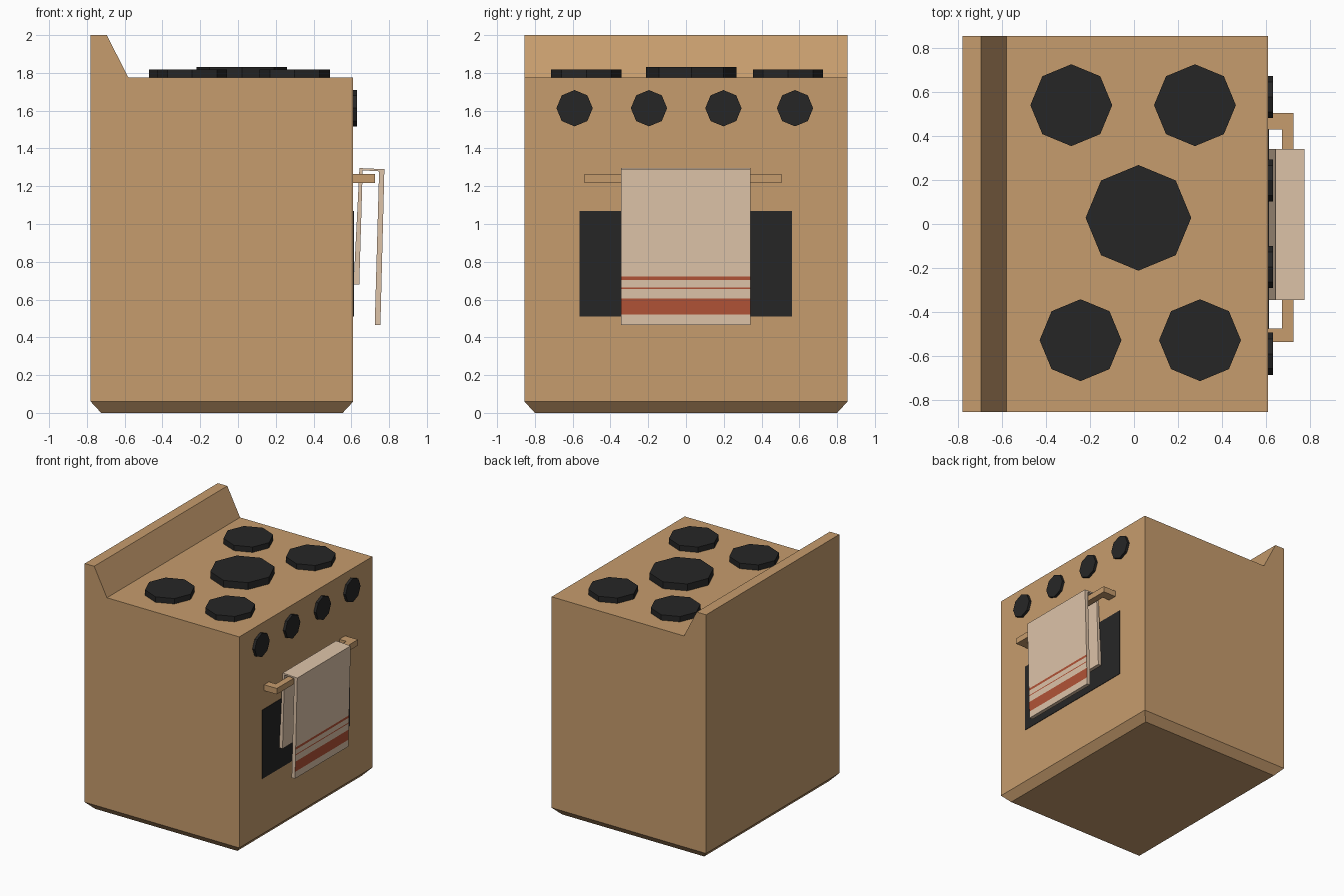
import bpy, bmesh, math
from mathutils import Vector

if "Cube" in bpy.data.objects:
    bpy.data.objects.remove(bpy.data.objects["Cube"])


def material(name, rgb):
    lin = [(c / 255 / 12.92) if c < 11 else ((c / 255 + 0.055) / 1.055) ** 2.4 for c in rgb]
    m = bpy.data.materials.new(name)
    m.diffuse_color = (*lin, 1)
    m.use_nodes = True
    m.node_tree.nodes["Principled BSDF"].inputs["Base Color"].default_value = m.diffuse_color
    return m


TAN = material("tan_enamel", (198, 156, 109))
BLACK = material("black", (38, 38, 38))
CLOTH = material("cream_cloth", (222, 196, 169))
RED = material("brick_red", (178, 83, 55))


def prism(name, points, direction, *mats, edit=None):
    """Extrude a closed 3D outline along a direction."""
    bm = bmesh.new()
    face = bm.faces.new([bm.verts.new(p) for p in points])
    ext = bmesh.ops.extrude_face_region(bm, geom=[face], use_keep_orig=True)
    verts = [g for g in ext["geom"] if isinstance(g, bmesh.types.BMVert)]
    bmesh.ops.translate(bm, verts=verts, vec=Vector(direction))
    bmesh.ops.recalc_face_normals(bm, faces=bm.faces)
    if edit:
        edit(bm)
    bmesh.ops.recalc_face_normals(bm, faces=bm.faces)
    mesh = bpy.data.meshes.new(name)
    bm.to_mesh(mesh)
    bm.free()
    for m in mats:
        mesh.materials.append(m)
    ob = bpy.data.objects.new(name, mesh)
    bpy.context.collection.objects.link(ob)
    return ob


def octagon(r):
    return [(r * math.cos(i * math.pi / 4), r * math.sin(i * math.pi / 4)) for i in range(8)]


# Body with sloped back panel; the underside tapers in to a small foot
def taper_foot(bm):
    bottom = min(bm.faces, key=lambda f: f.calc_center_median().z)
    new = bmesh.ops.extrude_discrete_faces(bm, faces=[bottom])["faces"][0]
    for v in new.verts:
        v.co = (-0.085 + (v.co.x + 0.085) * 0.92, v.co.y * 0.936, 0)


body = [(-0.78, 0.06), (0.61, 0.06), (0.61, 1.775), (-0.58, 1.775), (-0.695, 2.0), (-0.78, 2.0)]
prism("stove_body", [(x, -0.855, z) for x, z in body], (0, 1.71, 0), TAN, edit=taper_foot)

# Burners on the hob
burners = [(-0.285, 0.54, 0.186, 0.045), (0.277, 0.54, 0.186, 0.045), (-0.243, -0.528, 0.186, 0.045),
           (0.30, -0.528, 0.186, 0.045), (0.02, 0.028, 0.24, 0.057)]
for i, (bx, by, r, h) in enumerate(burners):
    prism(f"burner_{i + 1}", [(bx + u, by + v, 1.774) for u, v in octagon(r)], (0, 0, h), BLACK)

# Control knobs
for i, y in enumerate((-0.59, -0.196, 0.198, 0.577)):
    prism(f"knob_{i + 1}", [(0.609, y + u, 1.613 + v) for u, v in octagon(0.096)], (0.022, 0, 0), BLACK)

# Oven window plate
prism("oven_window", [(0.609, -0.563, 0.51), (0.609, 0.56, 0.51), (0.609, 0.56, 1.069), (0.609, -0.563, 1.069)],
      (0.005, 0, 0), BLACK)

# Door handle: a U-shaped bar
handle = [(0.609, -0.537), (0.725, -0.537), (0.725, 0.505), (0.609, 0.505),
          (0.609, 0.43), (0.673, 0.43), (0.673, -0.475), (0.609, -0.475)]
prism("door_handle", [(x, y, 1.217) for x, y in handle], (0, 0, 0.048), TAN)

# Towel folded over the handle, with red stripes across the front flap
STRIPES = [(0.703, 0.722), (0.656, 0.664), (0.522, 0.605)]


def paint_stripes(bm):
    for f in bm.faces:
        c = f.calc_center_median()
        if f.normal.x > 0.5 and c.x > 0.73 and any(a < c.z < b for a, b in STRIPES):
            f.material_index = 1


levels = sorted((z for s in STRIPES for z in s), reverse=True)
front = [(0.754 + (z - 0.466) / 0.824 * 0.021, z) for z in levels]
towel = [(0.612, 0.68), (0.643, 1.296), (0.775, 1.29)] + front + [
    (0.754, 0.466), (0.724, 0.466), (0.747, 1.279), (0.66, 1.284), (0.642, 0.68)]
prism("towel", [(x, -0.345, z) for x, z in towel], (0, 0.686, 0), CLOTH, RED, edit=paint_stripes)
